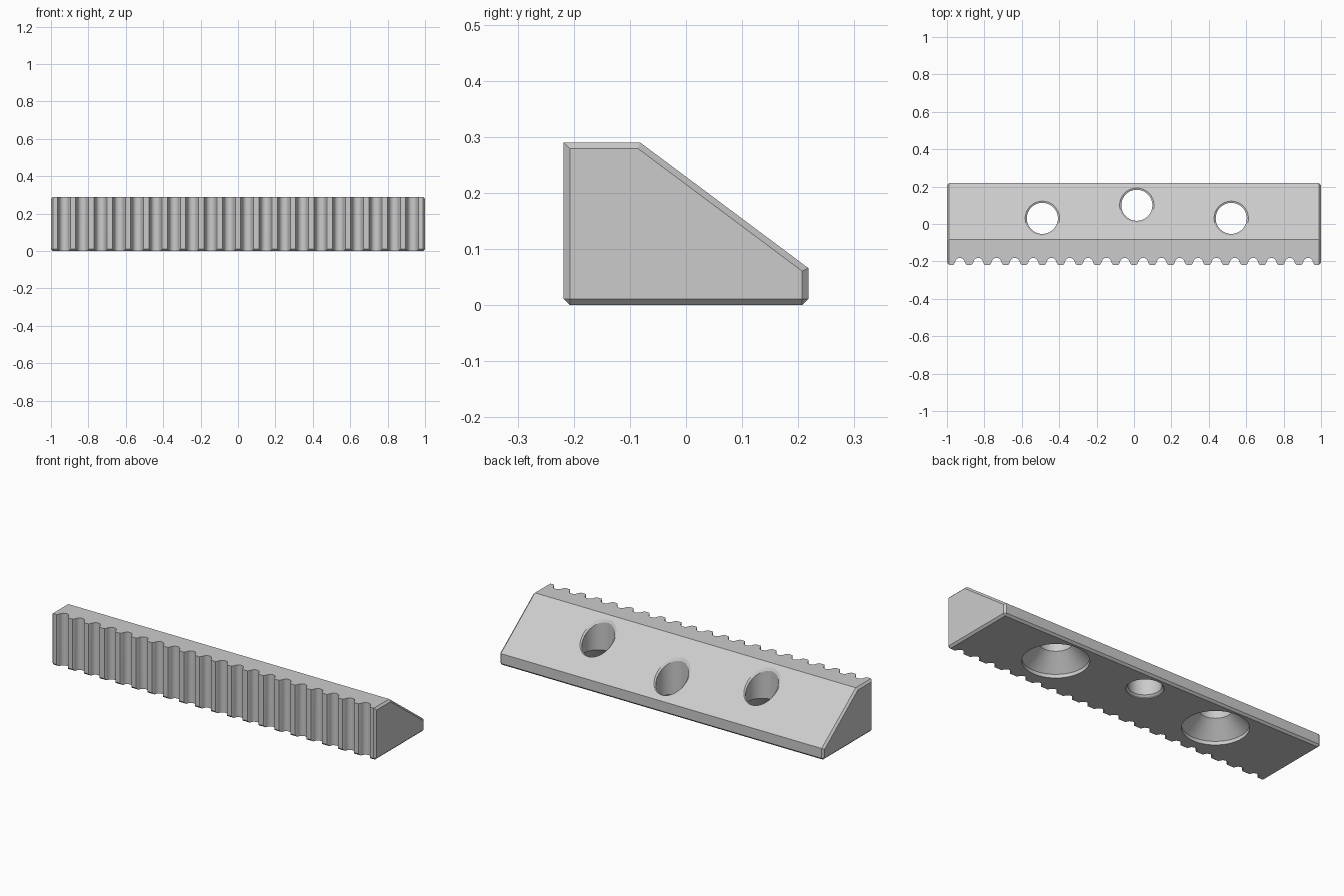
import bpy, bmesh
from math import sin, cos, pi
from mathutils import Vector

cube = bpy.data.objects.get("Cube")
if cube:
    bpy.data.objects.remove(cube)

# Main dimensions
FRONT, BACK, RIDGE = -0.218, 0.218, -0.082
TOP, BACK_TOP = 0.29, 0.066
CHAMFER = 0.011
BORE = 0.083

steel = bpy.data.materials.new("plain grey")
steel.use_nodes = True
grey = (0.6, 0.6, 0.6, 1)
steel.diffuse_color = grey
steel.node_tree.nodes["Principled BSDF"].inputs["Base Color"].default_value = grey


def slope_z(y):
    return TOP + (y - RIDGE) * (BACK_TOP - TOP) / (BACK - RIDGE)


def loft(bm, rings):
    """Join equal rings of points into a closed solid."""
    rows = [[bm.verts.new(p) for p in ring] for ring in rings]
    n = len(rows[0])
    for a, b in zip(rows, rows[1:]):
        for i in range(n):
            j = (i + 1) % n
            bm.faces.new((a[i], a[j], b[j], b[i]))
    bm.faces.new(rows[0][::-1])
    bm.faces.new(rows[-1])


def make_object(name, bm):
    bmesh.ops.recalc_face_normals(bm, faces=bm.faces)
    mesh = bpy.data.meshes.new(name)
    bm.to_mesh(mesh)
    bm.free()
    mesh.materials.append(steel)
    obj = bpy.data.objects.new(name, mesh)
    bpy.context.collection.objects.link(obj)
    return obj


# Wedge bar, chamfered round the base and the ends, sharp along the toothed face
profile = [(FRONT, 0), (FRONT, TOP), (RIDGE, TOP), (BACK, BACK_TOP), (BACK, 0)]
bm = bmesh.new()
loft(bm, [[(x, y, z) for y, z in profile] for x in (-1, 1)])


def is_chamfered(edge):
    a, b = (v.co for v in edge.verts)
    on_base = a.z == 0 and b.z == 0
    on_end = a.x == b.x
    on_front = a.y == FRONT and b.y == FRONT
    return on_base or (on_end and not on_front)


bmesh.ops.bevel(bm, geom=[e for e in bm.edges if is_chamfered(e)],
                offset=CHAMFER, segments=1, affect='EDGES')
bar = make_object("jaw_bar", bm)

# Row of rounded vertical grooves along the front
bm = bmesh.new()
for i in range(20):
    cx = -0.931 + 0.098 * i
    outline = [(cx - 0.043, FRONT - 0.012), (cx - 0.027, -0.207)]
    outline += [(cx - 0.026 * cos(pi * k / 12), -0.207 + 0.026 * sin(pi * k / 12))
                for k in range(1, 12)]
    outline += [(cx + 0.027, -0.207), (cx + 0.043, FRONT - 0.012)]
    loft(bm, [[(x, y, z) for x, y in outline] for z in (-0.1, 0.4)])
grooves = make_object("groove_cutter", bm)


# Bolt holes: the upper rim follows the slope, the lower rim is flat
def hole(bm, cx, cy, lower):
    def ring(r, height):
        pts = [(cx + r * cos(2 * pi * k / 64), cy + r * sin(2 * pi * k / 64))
               for k in range(64)]
        return [Vector((x, y, height(y))) for x, y in pts]

    rings = [ring(r, lambda y, z=z: z) for r, z in lower]
    for r, dz in ((BORE, -0.009), (0.092, 0), (0.092, 0.2)):
        rings.append(ring(r, lambda y, dz=dz: slope_z(y) + dz))
    loft(bm, rings)


bm = bmesh.new()
countersink = [(0.165, -0.1), (0.165, 0.02), (BORE, 0.102)]
small_rim = [(0.093, -0.1), (0.093, 0.005), (BORE, 0.015)]
hole(bm, -0.49, 0.03, countersink)
hole(bm, 0.015, 0.10, small_rim)
hole(bm, 0.52, 0.03, countersink)
holes = make_object("hole_cutter", bm)

# Cut, then remove the cutters
bpy.ops.object.select_all(action='DESELECT')
bpy.context.view_layer.objects.active = bar
bar.select_set(True)
for cutter in (grooves, holes):
    cutter.hide_render = True
    mod = bar.modifiers.new("cut", 'BOOLEAN')
    mod.operation = 'DIFFERENCE'
    mod.solver = 'EXACT'
    mod.object = cutter
    bpy.ops.object.modifier_apply(modifier=mod.name)
    bpy.data.objects.remove(cutter)
bpy.ops.object.shade_smooth_by_angle(angle=pi / 8)
